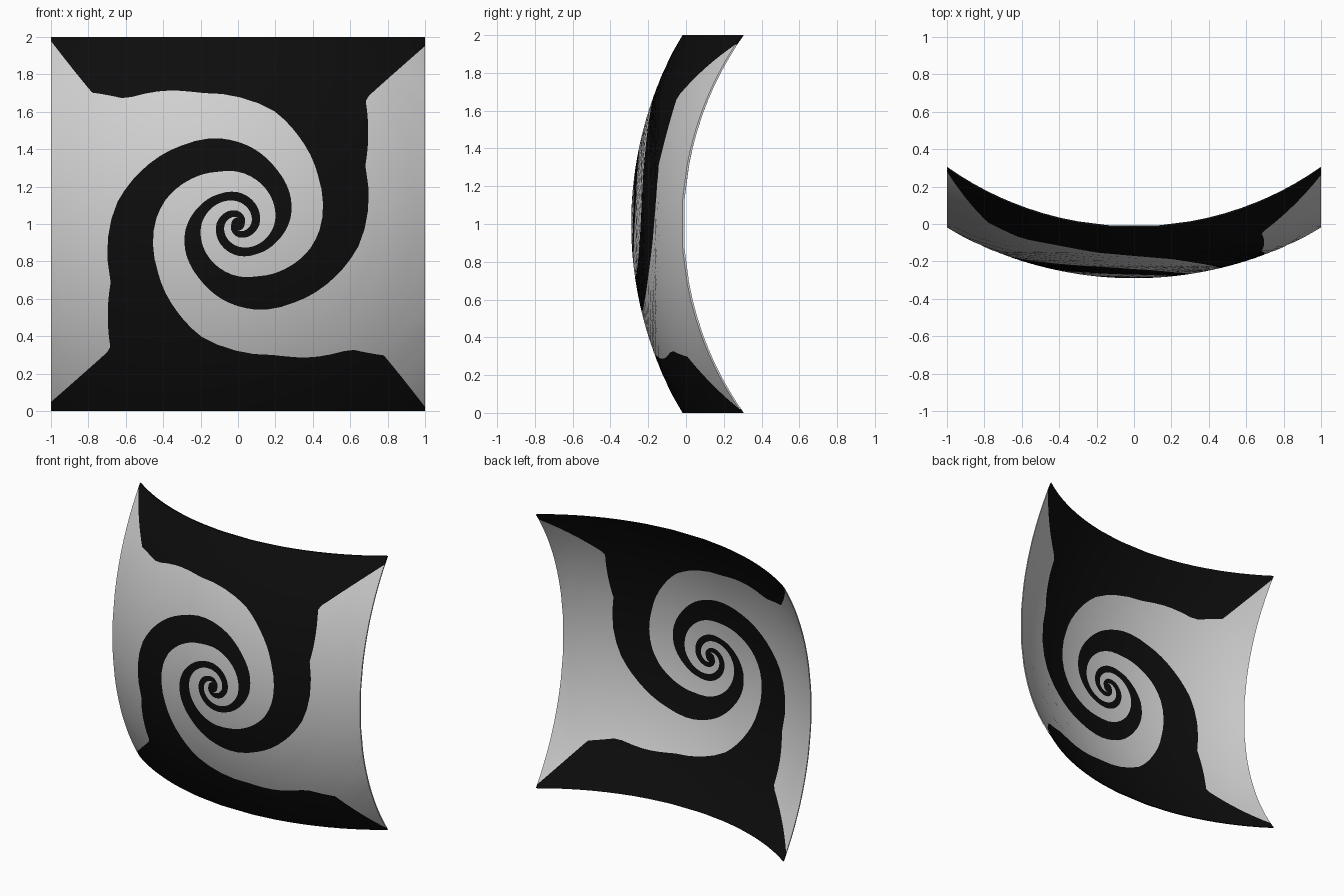
import bpy, bmesh, math

if "Cube" in bpy.data.objects:
    bpy.data.objects.remove(bpy.data.objects["Cube"])

RADIUS = 2.0       # curvature of the dished sheet
FRONT = -0.29      # y of the bulging middle
THICK = 0.01
RINGS, COLS = 110, 7

# Two spiral edges as (radius, angle in degrees); the other two are half a turn on
EDGE_A = [(.035, -450), (.07, -360), (.12, -270), (.195, -180), (.28, -90), (.297, -70),
          (.347, -44), (.405, -20), (.44, -3), (.497, 30), (.566, 54), (.632, 71.6),
          (.68, 90), (.728, 106), (.815, 119), (.9, 132), (1.05, 138), (1.42, 135.5)]
EDGE_B = [(.035, -360), (.07, -270), (.115, -180), (.17, -90), (.189, -58), (.224, -27),
          (.282, 6), (.318, 28), (.36, 56), (.416, 80), (.475, 104.6), (.516, 125.5),
          (.583, 149), (.66, 171), (.716, 192), (.743, 204), (.955, 224.5), (1.42, 223.5)]


def angle_at(edge, r):
    for (r0, a0), (r1, a1) in zip(edge, edge[1:]):
        if r <= r1:
            return a0 + (a1 - a0) * math.log(r / r0) / math.log(r1 / r0)
    return edge[-1][1]


def material(name, value):
    m = bpy.data.materials.new(name)
    m.diffuse_color = (value, value, value, 1)
    m.use_nodes = True
    m.node_tree.nodes["Principled BSDF"].inputs["Base Color"].default_value = m.diffuse_color
    return m


bm = bmesh.new()

# Flat disc whose columns follow the spiral edges
rings = []
for i in range(RINGS + 1):
    r = 0.035 * (1.42 / 0.035) ** (i / RINGS)
    a, b = angle_at(EDGE_A, r), angle_at(EDGE_B, r)
    ring = []
    for start, end in ((a, b), (b, a + 180), (a + 180, b + 180), (b + 180, a + 360)):
        for c in range(COLS):
            t = math.radians(start + (end - start) * c / COLS)
            ring.append(bm.verts.new((r * math.cos(t), 0, r * math.sin(t))))
    rings.append(ring)
n = 4 * COLS
for inner, outer in zip(rings, rings[1:]):
    for k in range(n):
        f = bm.faces.new((inner[k], outer[k], outer[(k + 1) % n], inner[(k + 1) % n]))
        f.material_index = (k // COLS) % 2      # alternate pale and black arms
bm.faces.new(rings[0]).material_index = 1       # middle of the spiral

# Trim the disc to a square
for axis in ((1, 0, 0), (-1, 0, 0), (0, 0, 1), (0, 0, -1)):
    bmesh.ops.bisect_plane(bm, geom=bm.verts[:] + bm.edges[:] + bm.faces[:],
                           plane_co=axis, plane_no=axis, clear_outer=True)

# Bend it onto a sphere and stand it on the ground
for v in bm.verts:
    x, _, z = v.co
    v.co = (x, FRONT + RADIUS - math.sqrt(RADIUS ** 2 - x * x - z * z), z + 1)

# Give the sheet its thickness
res = bmesh.ops.extrude_face_region(bm, geom=bm.faces[:], use_keep_orig=True)
bmesh.ops.translate(bm, vec=(0, THICK, 0),
                    verts=[g for g in res["geom"] if isinstance(g, bmesh.types.BMVert)])
bmesh.ops.recalc_face_normals(bm, faces=bm.faces[:])

mesh = bpy.data.meshes.new("curved_spiral_sheet")
bm.to_mesh(mesh)
bm.free()
mesh.materials.append(material("pale_grey", 0.64))
mesh.materials.append(material("black", 0.004))
sheet = bpy.data.objects.new("curved_spiral_sheet", mesh)
bpy.context.collection.objects.link(sheet)
bpy.context.view_layer.objects.active = sheet
sheet.select_set(True)
bpy.ops.object.shade_smooth_by_angle(angle=math.radians(40))
